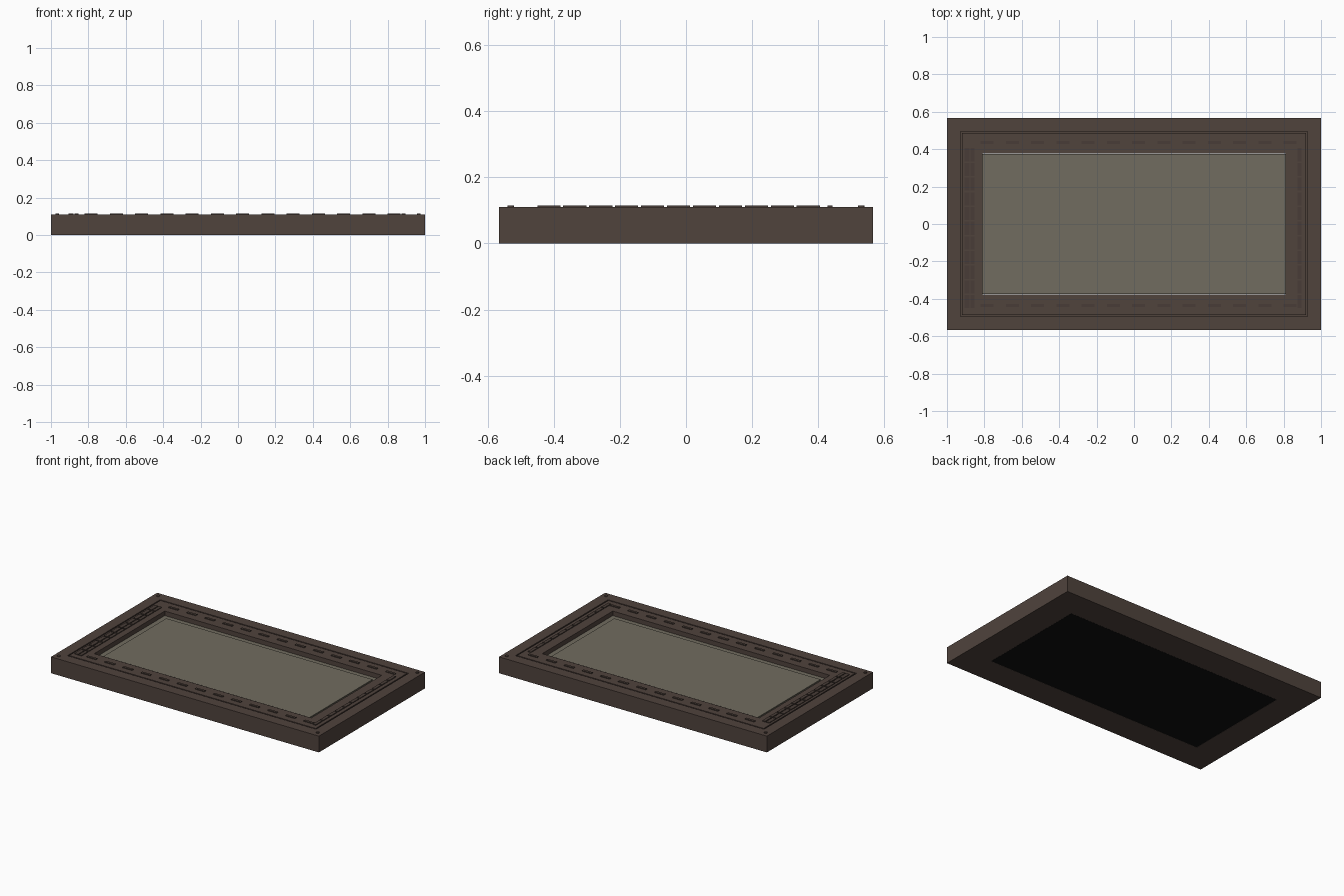
import bpy, bmesh

if "Cube" in bpy.data.objects:
    bpy.data.objects.remove(bpy.data.objects["Cube"])

HX, HY, TOP = 1.0, 0.566, 0.11


def material(name, rgb):
    m = bpy.data.materials.new(name)
    m.diffuse_color = (*rgb, 1)
    m.use_nodes = True
    m.node_tree.nodes["Principled BSDF"].inputs["Base Color"].default_value = m.diffuse_color
    return m


BROWN = material("brown", (0.08, 0.056, 0.046))
DARK = material("dark_brown", (0.065, 0.046, 0.038))
OLIVE = material("olive_grey", (0.165, 0.15, 0.115))
BLACK = material("black", (0.005, 0.005, 0.005))


def finish(name, bm, mat):
    bmesh.ops.recalc_face_normals(bm, faces=bm.faces)
    me = bpy.data.meshes.new(name)
    bm.to_mesh(me)
    bm.free()
    ob = bpy.data.objects.new(name, me)
    bpy.context.collection.objects.link(ob)
    me.materials.append(mat)
    return ob


def add_box(bm, x0, x1, y0, y1, z0, z1):
    vs = bmesh.ops.create_cube(bm, size=1)["verts"]
    for v in vs:
        v.co.x = x1 if v.co.x > 0 else x0
        v.co.y = y1 if v.co.y > 0 else y0
        v.co.z = z1 if v.co.z > 0 else z0


def box(name, hx, hy, z0, z1, mat):
    bm = bmesh.new()
    add_box(bm, -hx, hx, -hy, hy, z0, z1)
    return finish(name, bm, mat)


# Frame: a closed (inset, z) profile carried round the four corners
def rect_ring(name, profile, mat):
    bm = bmesh.new()
    rows = [[bm.verts.new((sx * (HX - d), sy * (HY - d), z)) for d, z in profile]
            for sx, sy in ((-1, -1), (1, -1), (1, 1), (-1, 1))]
    n = len(profile)
    for i in range(4):
        a, b = rows[i], rows[(i + 1) % 4]
        for j in range(n):
            k = (j + 1) % n
            bm.faces.new((a[j], b[j], b[k], a[k]))
    return finish(name, bm, mat)


rect_ring("frame", [(0, 0), (0, TOP), (0.072, TOP), (0.072, TOP - 0.01),
                    (0.08, TOP - 0.01), (0.08, TOP), (0.19, TOP), (0.19, 0)], BROWN)

# Black backing, recessed panel border and raised inner panel
box("backing", 0.809, 0.375, 0.0, 0.04, BLACK)
box("panel_border", 0.809, 0.375, 0.04, 0.08, OLIVE)
box("inner_panel", 0.77, 0.335, 0.08, 0.087, OLIVE)

# Dashes along the long sides
bm = bmesh.new()
for y in (-0.436, 0.436):
    for i in range(13):
        x = -0.82 + i * 0.135
        add_box(bm, x, x + 0.07, y - 0.008, y + 0.008, TOP - 0.002, TOP + 0.005)
finish("long_side_dashes", bm, DARK)

# Dash columns: two on the left, one on the right
bm = bmesh.new()
for x0, x1 in ((-0.906, -0.88), (-0.874, -0.853), (0.874, 0.896)):
    for i in range(11):
        y = -0.45 + i * 0.0785
        add_box(bm, x0, x1, y, y + 0.07, TOP - 0.002, TOP + 0.005)
finish("short_side_dashes", bm, DARK)

# Corner studs
bm = bmesh.new()
for sx in (-1, 1):
    for sy in (-1, 1):
        vs = bmesh.ops.create_cone(bm, cap_ends=True, segments=12, radius1=0.01,
                                   radius2=0.01, depth=0.008)["verts"]
        bmesh.ops.translate(bm, verts=vs, vec=(sx * 0.967, sy * 0.53, TOP + 0.001))
finish("corner_studs", bm, BROWN)
